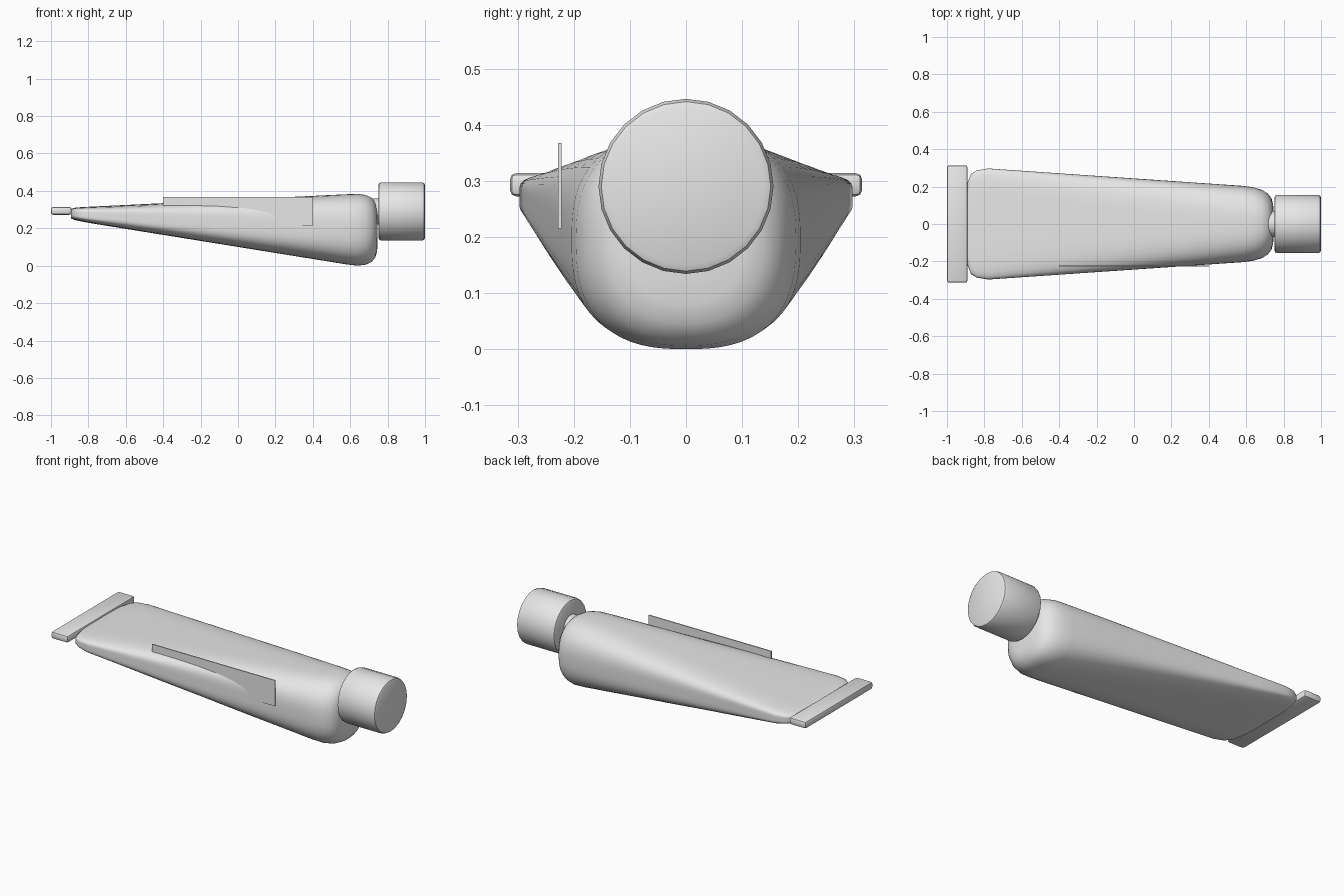
import bpy, bmesh, math

if "Cube" in bpy.data.objects:
    bpy.data.objects.remove(bpy.data.objects["Cube"])

grey = bpy.data.materials.new("light_grey")
grey.diffuse_color = (0.8, 0.8, 0.8, 1)
grey.use_nodes = True
grey.node_tree.nodes["Principled BSDF"].inputs["Base Color"].default_value = grey.diffuse_color


def finish(name, bm, angle=None):
    """Turn a bmesh into a named, coloured object."""
    bmesh.ops.recalc_face_normals(bm, faces=bm.faces)
    me = bpy.data.meshes.new(name)
    bm.to_mesh(me)
    bm.free()
    me.materials.append(grey)
    ob = bpy.data.objects.new(name, me)
    bpy.context.collection.objects.link(ob)
    bpy.ops.object.select_all(action='DESELECT')
    ob.select_set(True)
    bpy.context.view_layer.objects.active = ob
    if angle:
        bpy.ops.object.shade_smooth_by_angle(angle=math.radians(angle))
    return ob


def loft(sections, sides):
    """Skin superellipse rings: (x, half width, z bottom, z top, exponent)."""
    bm = bmesh.new()
    rings = []
    for x, hw, z0, z1, n in sections:
        ring = []
        for i in range(sides):
            a = 2 * math.pi * i / sides
            c, s = math.cos(a), math.sin(a)
            r = (abs(c) ** n + abs(s) ** n) ** (-1 / n)
            ring.append(bm.verts.new((x, hw * r * c, (z0 + z1) / 2 + (z1 - z0) / 2 * r * s)))
        rings.append(ring)
    for a, b in zip(rings, rings[1:]):
        for i in range(sides):
            j = (i + 1) % sides
            bm.faces.new((a[i], a[j], b[j], b[i]))
    bm.faces.new(rings[0])
    bm.faces.new(rings[-1])
    return bm


def box(x0, x1, y0, y1, z0, z1):
    bm = bmesh.new()
    bmesh.ops.create_cube(bm, size=1)
    for v in bm.verts:
        v.co = ((x0, x1)[v.co.x > 0], (y0, y1)[v.co.y > 0], (z0, z1)[v.co.z > 0])
    return bm


# Squeezable body: flat at the seal, round at the shoulder
body = [(-0.892, 0.215, 0.252, 0.304, 4), (-0.872, 0.268, 0.244, 0.31, 4.5),
        (-0.84, 0.287, 0.237, 0.313, 5), (-0.78, 0.297, 0.226, 0.316, 5)]
for k in range(1, 8):
    t = k / 8
    body.append((-0.78 + 1.36 * t, 0.297 - 0.093 * t, 0.226 - 0.219 * t,
                 0.316 + 0.066 * t, 5 - 2.3 * t))
body += [(0.58, 0.204, 0.007, 0.382, 2.7), (0.64, 0.196, 0.0, 0.384, 2.6),
         (0.685, 0.182, 0.006, 0.378, 2.5), (0.715, 0.163, 0.02, 0.363, 2.4),
         (0.735, 0.138, 0.045, 0.34, 2.3), (0.744, 0.105, 0.08, 0.31, 2.2),
         (0.747, 0.05, 0.14, 0.245, 2)]
finish("tube_body", loft(body, 64), 60)

# Screw cap with rounded rims
cap = [(x, r, 0.29 - r, 0.29 + r, 2) for x, r in
       ((0.75, 0.14), (0.755, 0.151), (0.767, 0.156),
        (0.983, 0.156), (0.995, 0.151), (1.0, 0.14))]
finish("screw_cap", loft(cap, 24), 40)

# Short neck hidden under the cap
finish("neck", loft([(0.70, 0.07, 0.22, 0.36, 2), (0.76, 0.07, 0.22, 0.36, 2)], 24), 40)

# Crimped end seal
bm = box(-1.0, -0.89, -0.314, 0.314, 0.272, 0.314)
bmesh.ops.bevel(bm, geom=list(bm.edges), offset=0.012, segments=2, profile=0.5, affect='EDGES')
finish("end_seal", bm, 40)

# Thin label plate on the front side, partly sunk into the body
finish("label_plate", box(-0.4, 0.4, -0.228, -0.222, 0.215, 0.367))
